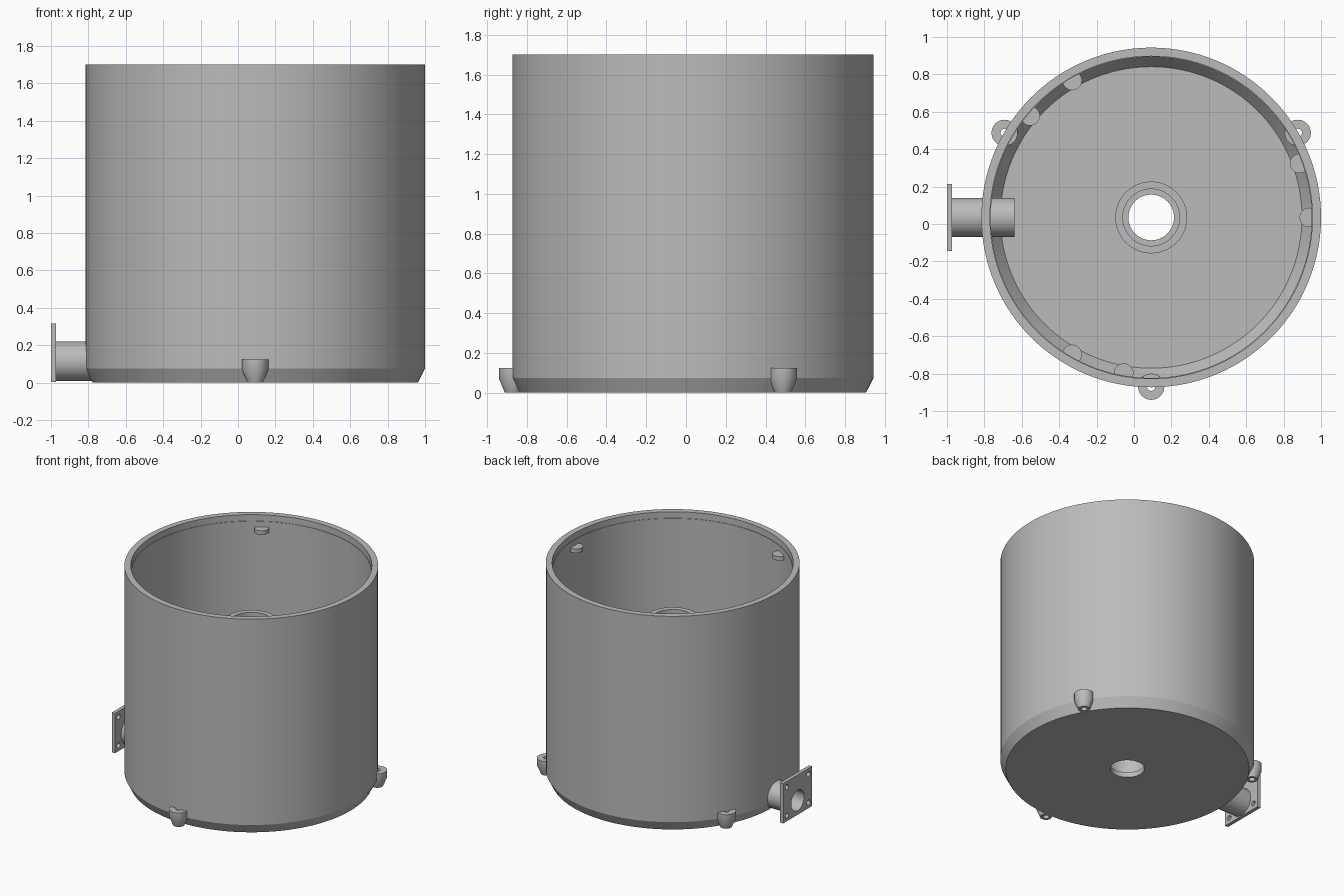
import bpy, bmesh, math
from mathutils import Matrix, Vector

old = bpy.data.objects.get("Cube")
if old:
    bpy.data.objects.remove(old, do_unlink=True)

CX, CY, R = 0.092, 0.035, 0.908       # vessel axis and outer radius
RIN = R - 0.05

grey = bpy.data.materials.new("plain grey")
grey.use_nodes = True
grey.diffuse_color = (0.5, 0.5, 0.5, 1)
grey.node_tree.nodes["Principled BSDF"].inputs["Base Color"].default_value = (0.5, 0.5, 0.5, 1)


def make_object(name, bm):
    bmesh.ops.recalc_face_normals(bm, faces=bm.faces)
    mesh = bpy.data.meshes.new(name)
    bm.to_mesh(mesh)
    bm.free()
    mesh.materials.append(grey)
    ob = bpy.data.objects.new(name, mesh)
    bpy.context.collection.objects.link(ob)
    return ob


def activate(ob):
    bpy.ops.object.select_all(action='DESELECT')
    ob.select_set(True)
    bpy.context.view_layer.objects.active = ob


def smooth(ob):
    activate(ob)
    bpy.ops.object.shade_smooth_by_angle(angle=math.radians(25))


def lathe(name, profile, place, steps=48):
    """Revolve a closed (radius, height) outline into a hollow solid."""
    bm = bmesh.new()
    verts = [bm.verts.new((r, 0, z)) for r, z in profile]
    edges = [bm.edges.new((verts[i - 1], verts[i])) for i in range(len(verts))]
    bmesh.ops.spin(bm, geom=verts + edges, cent=(0, 0, 0), axis=(0, 0, 1),
                   angle=math.tau, steps=steps, use_merge=True)
    bmesh.ops.remove_doubles(bm, verts=bm.verts, dist=1e-5)
    bm.transform(place)
    return make_object(name, bm)


def cylinder(name, radius, depth, place, sides=48):
    bm = bmesh.new()
    bmesh.ops.create_cone(bm, cap_ends=True, segments=sides, radius1=radius,
                          radius2=radius, depth=depth, matrix=place)
    return make_object(name, bm)


def cut(ob, cutter):
    cutter.hide_render = True
    mod = ob.modifiers.new("cut", 'BOOLEAN')
    mod.operation, mod.solver, mod.object = 'DIFFERENCE', 'EXACT', cutter
    activate(ob)
    bpy.ops.object.modifier_apply(modifier=mod.name)
    bpy.data.objects.remove(cutter, do_unlink=True)


def at(x, y, z):
    return Matrix.Translation(Vector((x, y, z)))


def around(angle, radius, z):
    a = math.radians(angle)
    return at(CX + radius * math.cos(a), CY + radius * math.sin(a), z)


along_x = Matrix.Rotation(math.pi / 2, 4, 'Y')
axis = at(CX, CY, 0)

# Open vessel with bevelled base, drain hole and a shallow step inside the rim
vessel = lathe("vessel", [
    (0.122, 0), (0.87, 0), (R, 0.075), (R, 1.7), (RIN + 0.004, 1.7),
    (RIN + 0.004, 1.65), (RIN, 1.65), (RIN, 0.11), (0.806, 0.04), (0.122, 0.04)],
    axis, 128)
PIPE_Z = 0.115
cut(vessel, cylinder("wall_cutter", 0.095, 0.4, at(-0.84, CY, PIPE_Z) @ along_x))
smooth(vessel)

# Central standpipe
smooth(lathe("standpipe", [(0.152, 0.03), (0.192, 0.03), (0.192, 1.26), (0.152, 1.26)],
             axis, 64))

# Side pipe passing through the wall
smooth(lathe("side_pipe", [(0.08, 0), (0.105, 0), (0.105, 0.34), (0.08, 0.34)],
             at(-0.98, CY, PIPE_Z) @ along_x))

# Square flange with bore and four bolt holes
bm = bmesh.new()
bmesh.ops.create_cube(bm, size=1, matrix=at(-0.986, CY, 0.16) @ Matrix.Diagonal((0.028, 0.36, 0.314, 1)))
flange = make_object("flange", bm)
cut(flange, cylinder("bore_cutter", 0.08, 0.2, at(-0.986, CY, PIPE_Z) @ along_x))
for sy in (-1, 1):
    for sz in (-1, 1):
        cut(flange, cylinder("bolt_cutter", 0.02, 0.2,
                             at(-0.986, CY + sy * 0.135, 0.16 + sz * 0.112) @ along_x, 24))
smooth(flange)

# Three tapered feet with a screw hole
for i, angle in enumerate((-90, 30, 150)):
    smooth(lathe(f"foot_{i + 1}", [(0.022, 0.002), (0.042, 0.002), (0.07, 0.07),
                                   (0.07, 0.125), (0.022, 0.125)],
                 around(angle, 0.905, 0)))

# Small support tabs on the inner wall, in an upper and a lower ring
for level, start, z in (("upper", 0, 1.59), ("lower", 20, 0.8)):
    for i in range(3):
        smooth(cylinder(f"{level}_tab_{i + 1}", 0.052, 0.032,
                        around(start + 120 * i, 0.845, z), 32))
